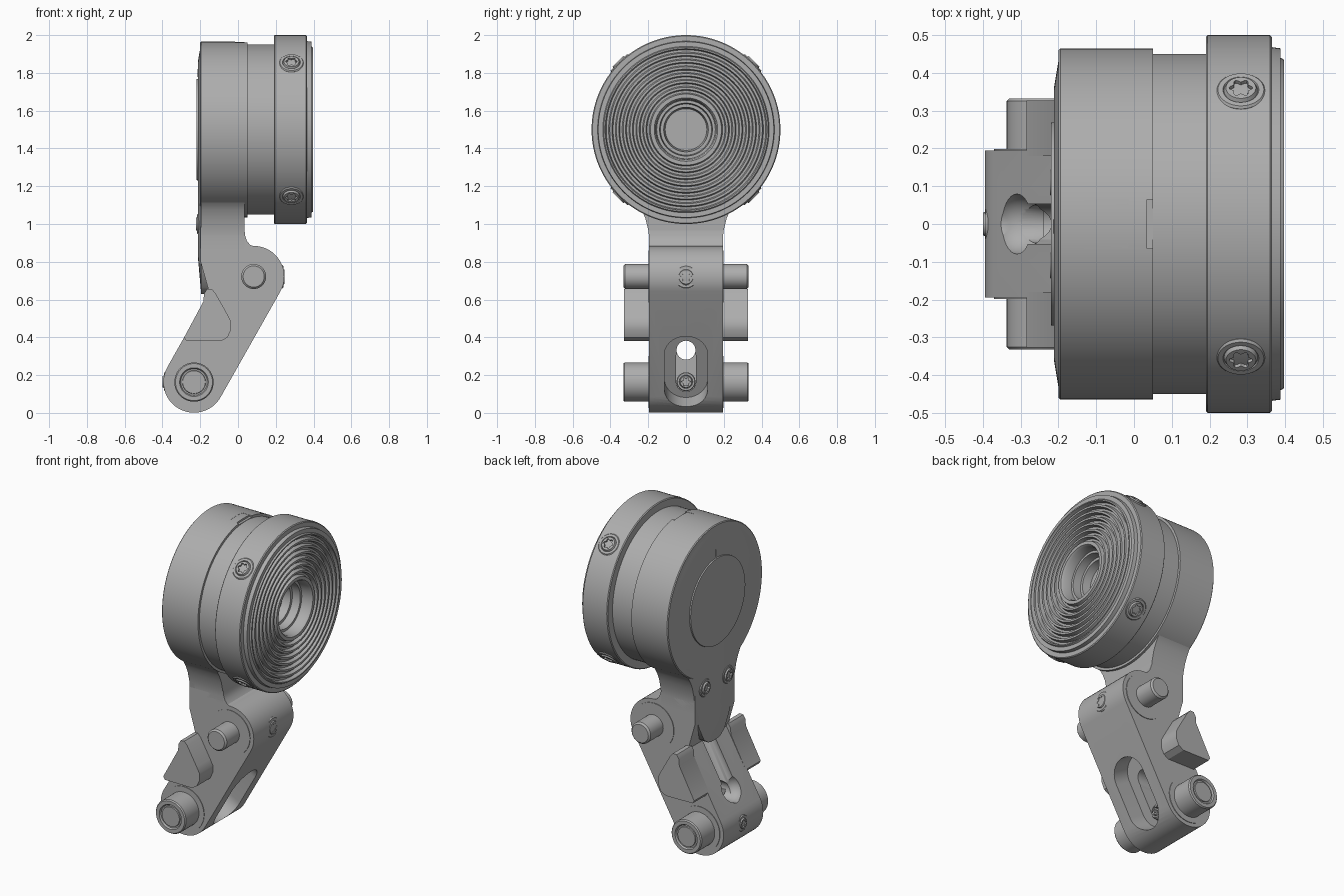
import bpy, bmesh
from math import sin, cos, pi, atan2, radians, hypot
from mathutils import Vector

if "Cube" in bpy.data.objects:
    bpy.data.objects.remove(bpy.data.objects["Cube"])

grey = bpy.data.materials.new("machined grey")
grey.use_nodes = True
grey.diffuse_color = (0.42, 0.42, 0.42, 1)
grey.node_tree.nodes["Principled BSDF"].inputs["Base Color"].default_value = grey.diffuse_color


def make(name, bm):
    bmesh.ops.remove_doubles(bm, verts=bm.verts, dist=1e-5)
    bmesh.ops.recalc_face_normals(bm, faces=bm.faces)
    mesh = bpy.data.meshes.new(name)
    bm.to_mesh(mesh)
    bm.free()
    mesh.materials.append(grey)
    obj = bpy.data.objects.new(name, mesh)
    bpy.context.collection.objects.link(obj)
    return obj


def loft(name, rings):
    """Skin a list of equal closed rings and cap both ends."""
    bm = bmesh.new()
    rows = [[bm.verts.new(p) for p in ring] for ring in rings]
    n = len(rows[0])
    for a, b in zip(rows, rows[1:]):
        for i in range(n):
            bm.faces.new((a[i], a[(i + 1) % n], b[(i + 1) % n], b[i]))
    bm.faces.new(rows[0])
    bm.faces.new(rows[-1])
    return make(name, bm)


def prism_x(name, pts, a, b):
    return loft(name, [[(x, y, z) for y, z in pts] for x in (a, b)])


def prism_y(name, pts, a, b):
    return loft(name, [[(x, y, z) for x, z in pts] for y in (a, b)])


def lathe(name, profile, loc, axis, segs=48, lobe_r=0):
    """Revolve (height, radius) pairs; radii under lobe_r become a star."""
    bm = bmesh.new()
    rows = []
    for h, r in profile:
        row = []
        for i in range(segs):
            t = 2 * pi * i / segs
            k = r * (1 + 0.18 * cos(6 * t)) if r < lobe_r else r
            row.append(bm.verts.new((k * cos(t), k * sin(t), h)))
        rows.append(row)
    for a, b in zip(rows, rows[1:]):
        for i in range(segs):
            j = (i + 1) % segs
            bm.faces.new((a[i], a[j], b[j], b[i]))
    bmesh.ops.remove_doubles(bm, verts=bm.verts, dist=1e-5)
    obj = make(name, bm)
    obj.location = loc
    obj.rotation_euler = Vector(axis).to_track_quat('Z', 'Y').to_euler()
    return obj


def stadium(c1, c2, r, n=24):
    base = atan2(c2[1] - c1[1], c2[0] - c1[0])
    pts = []
    for c, start in ((c1, base + pi / 2), (c2, base - pi / 2)):
        for i in range(n + 1):
            t = start + pi * i / n
            pts.append((c[0] + r * cos(t), c[1] + r * sin(t)))
    return pts


def cut(obj, cutter):
    bpy.context.view_layer.update()
    mod = obj.modifiers.new("cut", 'BOOLEAN')
    mod.object, mod.solver = cutter, 'EXACT'
    bpy.context.view_layer.objects.active = obj
    bpy.ops.object.modifier_apply(modifier=mod.name)
    bpy.data.objects.remove(cutter)


def screw(name, loc, axis, r):
    lathe(name, [(-0.04, 0), (-0.04, r), (0, r), (0.006, r * 0.92), (0.006, r * 0.72),
                 (0.002, r * 0.68), (0.013, r * 0.6), (0.013, r * 0.4),
                 (-0.015, r * 0.38), (-0.015, 0)], loc, axis, lobe_r=r * 0.45)


X, MID = (1, 0, 0), (0, 0, 1.5)

# Drum: rear housing and recessed waist
housing = lathe("drum_housing", [(-0.2, 0), (-0.2, 0.46), (-0.195, 0.465), (0.05, 0.465),
                (0.05, 0.45), (0.2, 0.45), (0.2, 0)], MID, X, 128)
cut(housing, prism_x("notch_cutter", [(-0.065, 1.952), (0.065, 1.952), (0.065, 2.1), (-0.065, 2.1)],
                     -0.015, 0.0505))

# Front ring with corrugated face and stepped bore
face = [(0.19, 0), (0.19, 0.495), (0.195, 0.5), (0.36, 0.5), (0.365, 0.495), (0.365, 0.468),
        (0.388, 0.465), (0.388, 0.44), (0.397, 0.435)]
for i in range(7):
    r = 0.428 - i * 0.036
    face += [(0.397, r), (0.375, r - 0.006), (0.375, r - 0.018), (0.397, r - 0.024)]
face += [(0.397, 0.168), (0.385, 0.16), (0.33, 0.155), (0.33, 0.14), (0.28, 0.135),
         (0.28, 0.118), (0.23, 0.11), (0.23, 0.05), (0.225, 0.05), (0.225, 0)]
lathe("front_ring", face, MID, X, 128)
for i in range(4):
    t = pi / 4 + i * pi / 2
    screw("ring_screw", (0.283, 0.497 * cos(t), 1.5 + 0.497 * sin(t)), (0, cos(t), sin(t)), 0.066)


# Teardrop body and domed rear cover
def teardrop(radius, tail):
    half = []
    for i in range(49):
        t = radians(90 - 146 * i / 48)
        half.append((radius * cos(t), 1.5 + radius * sin(t)))
    half += tail
    return half + [(-y, z) for y, z in reversed(half) if y > 1e-4]


neck = [(0.235, 1.075), (0.215, 1.03), (0.2, 0.97), (0.195, 0.93)]
prism_x("neck_body", teardrop(0.464, neck + [(0.195, 0.86)]), -0.195, 0.035)
outline = teardrop(0.462, neck + [(0.185, 0.86), (0.15, 0.76), (0.1, 0.665), (0.06, 0.637), (0.03, 0.63)])
loft("rear_cover", [[(x, y * s, 1.5 + (z - 1.5) * s) for y, z in outline]
                    for x, s in ((-0.16, 1), (-0.195, 1), (-0.212, 0.78))])
lathe("rear_disc", [(0, 0), (0, 0.27), (0.018, 0.268), (0.018, 0)], (-0.202, 0, 1.5), (-1, 0, 0), 96)
lathe("index_mark", [(0, 0), (0, 0.025), (0.004, 0.025), (0.004, 0)], (-0.21, 0, 1.8), (-1, 0, 0), 3)
for y in (-0.11, 0.11):
    screw("cover_screw", (-0.21, y, 1.0), (-1, 0, 0), 0.055)

# Arm joining the neck to the link
prism_y("arm", [(-0.198, 1.05), (-0.198, 0.8), (-0.15, 0.63), (0.05, 0.7), (0.085, 0.882), (0.065, 0.889),
                (0.047, 0.91), (0.037, 0.94), (0.034, 0.98), (0.034, 1.05)], -0.195, 0.195)

# Sloping link, with a front slot, cable channel and through hole
LOW, HIGH = (-0.233, 0.163), (0.083, 0.722)
tilt = atan2(HIGH[0] - LOW[0], HIGH[1] - LOW[1])
span = hypot(HIGH[0] - LOW[0], HIGH[1] - LOW[1])
link = prism_y("link", stadium(LOW, HIGH, 0.162), -0.195, 0.195)


def along(s, d):
    """Point s up the link and d out of its front face."""
    return (LOW[0] + s * sin(tilt) + d * cos(tilt), 0, LOW[1] + s * cos(tilt) - d * sin(tilt))


slot = prism_x("slot_cutter", stadium((0, 0.05), (0, 0.255), 0.115), 0.05, 0.4)
slot.location, slot.rotation_euler = along(0, 0), (0, tilt, 0)
cut(link, slot)
cut(link, prism_x("groove_cutter", stadium((0, 0.165), (0, 0.3), 0.052), -0.24, 0.1))
cut(link, lathe("hole_cutter", [(0, 0), (0, 0.05), (0.8, 0.05), (0.8, 0)], (-0.6, 0, 0.332), X))
direction = (sin(tilt), 0, cos(tilt))
cut(link, lathe("channel_cutter", [(0, 0), (0, 0.055), (0.4, 0.055), (0.4, 0)], along(0.11, -0.15), direction))
bowl = [(-0.08 * cos(pi * i / 16), 0.08 * sin(pi * i / 16)) for i in range(17)]
cut(link, lathe("bowl_cutter", bowl, along(0.13, -0.17), direction))

# Screws on the link
screw("upper_link_screw", (0.234, 0, 0.72), X, 0.062)
screw("slot_screw", (-0.175, 0, 0.165), X, 0.05)
screw("lower_link_screw", (-0.387, 0, 0.165), (-1, 0, 0), 0.05)

# Pins, washers and side stops, the same on both sides
stop = [(-0.285, 0.4), (-0.275, 0.382), (-0.09, 0.38), (-0.055, 0.4), (-0.037, 0.44), (-0.037, 0.485),
        (-0.055, 0.52), (-0.12, 0.635), (-0.14, 0.657), (-0.165, 0.655), (-0.18, 0.63), (-0.183, 0.59)]
for side, label in ((1, "left"), (-1, "right")):
    axis = (0, side, 0)
    low, high = (LOW[0], 0, LOW[1]), (HIGH[0], 0, HIGH[1])
    for p, part in ((low, "lower"), (high, "upper")):
        lathe(f"{label}_{part}_washer", [(0.15, 0), (0.15, 0.138), (0.199, 0.138), (0.199, 0)], p, axis)
    lathe(f"{label}_upper_pin", [(0.15, 0), (0.15, 0.066), (0.322, 0.066), (0.332, 0.056), (0.332, 0)], high, axis)
    lathe(f"{label}_lower_pin", [(0.15, 0), (0.15, 0.104), (0.325, 0.104), (0.332, 0.098), (0.332, 0.076),
                                 (0.322, 0.07), (0.322, 0.062), (0.329, 0.06), (0.329, 0)], low, axis)
    prism_y(f"{label}_stop", stop, side * 0.18, side * 0.327)

# Smooth shading with sharp edges kept
bpy.ops.object.select_all(action='DESELECT')
for obj in bpy.context.collection.objects:
    if obj.type == 'MESH' and grey.name in obj.data.materials:
        obj.select_set(True)
        bpy.context.view_layer.objects.active = obj
bpy.ops.object.shade_smooth_by_angle(angle=radians(30))
